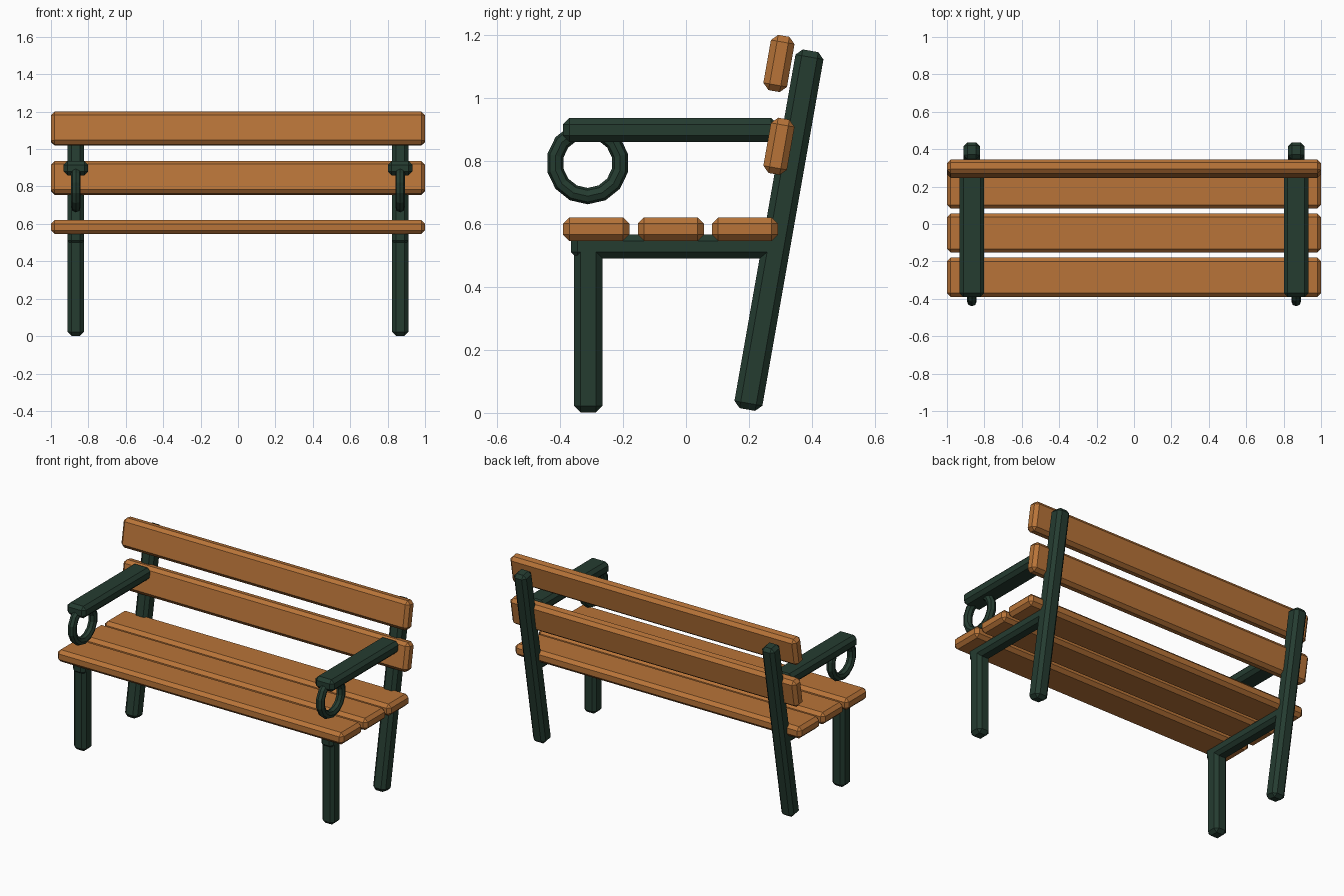
import bpy, math

if "Cube" in bpy.data.objects:
    bpy.data.objects.remove(bpy.data.objects["Cube"])

def material(name, rgb):
    m = bpy.data.materials.new(name)
    m.diffuse_color = (*rgb, 1)
    m.use_nodes = True
    m.node_tree.nodes["Principled BSDF"].inputs["Base Color"].default_value = m.diffuse_color
    return m

wood = material("warm wood", (0.48, 0.175, 0.04))
iron = material("dark green iron", (0.018, 0.045, 0.03))
TILT = math.radians(-10)

def bar(name, size, loc, mat, tilt=0.0, bevel=0.02):
    """Chamfered box, optionally leaning backwards."""
    bpy.ops.mesh.primitive_cube_add(size=1, location=loc)
    ob = bpy.context.object
    ob.name = name
    ob.scale = size
    bpy.ops.object.transform_apply(location=False, rotation=False, scale=True)
    ob.rotation_euler.x = tilt
    b = ob.modifiers.new("chamfer", 'BEVEL')
    b.width = bevel
    b.segments = 1
    ob.data.materials.append(mat)
    return ob

# seat slats
for i, y in enumerate((-0.285, -0.048, 0.187)):
    bar(f"seat_slat_{i + 1}", (2, 0.21, 0.075), (0, y, 0.583), wood)

# backrest slats
for i, z in enumerate((0.846, 1.109)):
    bar(f"back_slat_{i + 1}", (2, 0.076, 0.178), (0, 0.295, z), wood, TILT)

# iron side frames
for side, s in (("left", -1), ("right", 1)):
    x = 0.867 * s
    bar(f"{side}_front_leg", (0.087, 0.09, 0.54), (x, -0.31, 0.272), iron)
    bar(f"{side}_back_post", (0.087, 0.09, 1.156), (x, 0.295, 0.58), iron, TILT)
    bar(f"{side}_seat_rail", (0.087, 0.65, 0.076), (x, -0.04, 0.528), iron)
    bar(f"{side}_armrest", (0.13, 0.68, 0.076), (x, -0.05, 0.898), iron)
    # scroll ring under the armrest
    bpy.ops.mesh.primitive_torus_add(
        major_segments=14, minor_segments=8, major_radius=0.105,
        minor_radius=0.026, location=(x, -0.312, 0.793),
        rotation=(0, math.radians(90), 0))
    ring = bpy.context.object
    ring.name = f"{side}_armrest_ring"
    ring.data.materials.append(iron)
